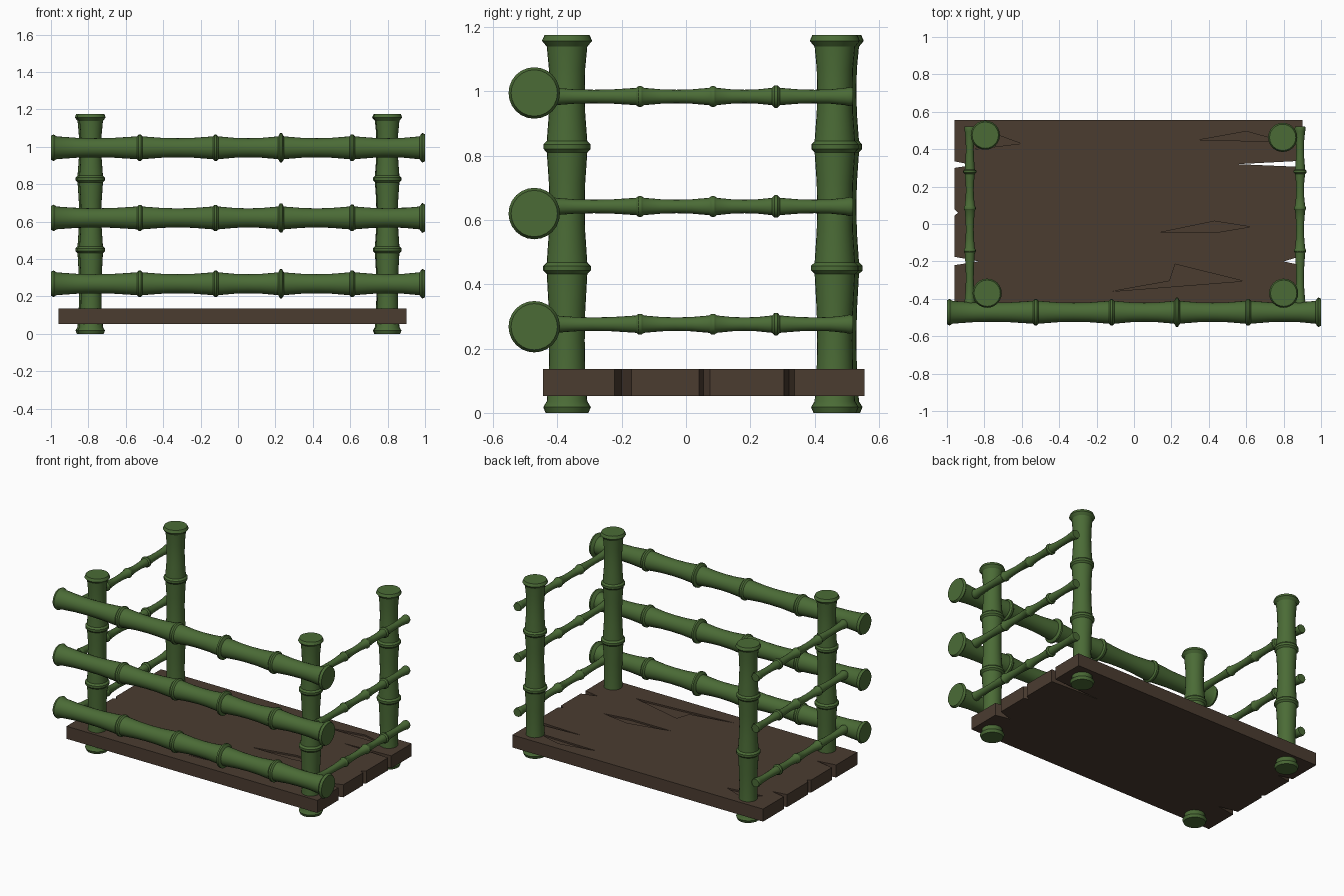
import bpy, bmesh, math
from mathutils import Vector

cube = bpy.data.objects.get("Cube")
if cube:
    bpy.data.objects.remove(cube)


def material(name, rgb):
    m = bpy.data.materials.new(name)
    m.use_nodes = True
    m.diffuse_color = (*rgb, 1)
    m.node_tree.nodes["Principled BSDF"].inputs["Base Color"].default_value = (*rgb, 1)
    return m


GREEN = material("bamboo green", (0.070, 0.148, 0.037))
BROWN = material("dark wood", (0.070, 0.045, 0.030))


def add_object(name, bm, mat):
    bmesh.ops.recalc_face_normals(bm, faces=bm.faces[:])
    mesh = bpy.data.meshes.new(name)
    bm.to_mesh(mesh)
    bm.free()
    mesh.materials.append(mat)
    obj = bpy.data.objects.new(name, mesh)
    bpy.context.collection.objects.link(obj)
    return obj


def bamboo_profile(joints, ring_radii, base, waist, w):
    """(distance, radius) pairs: raised joints with waisted lengths between."""
    prof = []
    last = len(joints) - 1
    for i, (t, r) in enumerate(zip(joints, ring_radii)):
        if i == 0:
            prof += [(t, r * 0.9), (t + w, r), (t + 2 * w, base)]
        elif i == last:
            prof += [(t - 2 * w, base), (t - w, r), (t, r * 0.9)]
        else:
            prof += [(t - w, base), (t - w * 0.4, r), (t + w * 0.4, r), (t + w, base)]
        if i < last:
            gap = joints[i + 1] - t
            for f in (0.3, 0.5, 0.7):
                dip = math.sin(math.pi * f)
                prof.append((t + gap * f, base + (waist - base) * dip))
    return prof


def bamboo(name, profile, location, rotation=(0, 0, 0), sides=24):
    bm = bmesh.new()
    loops = []
    for t, r in profile:
        loops.append([bm.verts.new((r * math.cos(a), r * math.sin(a), t))
                      for a in (2 * math.pi * k / sides for k in range(sides))])
    for low, high in zip(loops, loops[1:]):
        for k in range(sides):
            n = (k + 1) % sides
            bm.faces.new((low[k], low[n], high[n], high[k]))
    bm.faces.new(loops[0][::-1])
    bm.faces.new(loops[-1])
    obj = add_object(name, bm, GREEN)
    obj.data.polygons.foreach_set("use_smooth", [True] * len(obj.data.polygons))
    obj.data.set_sharp_from_angle(angle=math.radians(30))
    obj.location = location
    obj.rotation_euler = rotation
    return obj


def prism(name, outline, bottom, top, mat):
    bm = bmesh.new()
    face = bm.faces.new([bm.verts.new((x, y, bottom)) for x, y in outline])
    ext = bmesh.ops.extrude_face_region(bm, geom=[face])
    verts = [v for v in ext["geom"] if isinstance(v, bmesh.types.BMVert)]
    bmesh.ops.translate(bm, verts=verts, vec=Vector((0, 0, top - bottom)))
    return add_object(name, bm, mat)


# Corner posts
post = bamboo_profile([0, 0.45, 0.828, 1.175], [0.074, 0.074, 0.073, 0.078],
                      0.063, 0.055, 0.018)
for name, x, y in (("front_right_post", -0.785, -0.37), ("front_left_post", 0.80, -0.37),
                   ("back_right_post", -0.795, 0.475), ("back_left_post", 0.795, 0.463)):
    bamboo(name, post, (x, y, 0))

# Thick front rails
rail = bamboo_profile([-1, -0.525, -0.12, 0.23, 0.61, 1],
                      [0.071, 0.07, 0.07, 0.078, 0.071, 0.08], 0.061, 0.051, 0.015)
for name, z in (("lower", 0.268), ("middle", 0.62), ("upper", 0.995)):
    bamboo(name + "_front_rail", rail, (0, -0.472, z), (0, math.pi / 2, 0))

# Thin side rails
side_rail = bamboo_profile([-0.43, -0.143, 0.084, 0.28, 0.52],
                           [0.03, 0.032, 0.032, 0.035, 0.03], 0.027, 0.021, 0.012)
for side, x in (("right", -0.878), ("left", 0.888)):
    for name, z in (("lower", 0.276), ("middle", 0.642), ("upper", 0.984)):
        bamboo(f"{name}_{side}_rail", side_rail, (x, 0, z), (-math.pi / 2, 0, 0), 16)

# Floor board with split ends
floor_outline = [
    (-0.96, -0.445), (0.90, -0.445), (0.90, -0.222), (0.80, -0.20), (0.90, -0.17),
    (0.90, 0.04), (0.87, 0.055), (0.90, 0.075), (0.90, 0.305), (0.55, 0.32),
    (0.90, 0.338), (0.90, 0.555), (-0.96, 0.555), (-0.96, 0.335), (-0.86, 0.315),
    (-0.96, 0.30), (-0.96, 0.08), (-0.94, 0.06), (-0.96, 0.045), (-0.96, -0.175),
    (-0.83, -0.20), (-0.96, -0.22)]
floor = prism("floor_board", floor_outline, 0.053, 0.137, BROWN)

# Shallow gouges carved into the floor
gouges = [
    [(-0.605, 0.43), (-0.74, 0.48), (-0.85, 0.40)],
    [(0.35, 0.45), (0.80, 0.44), (0.60, 0.495)],
    [(0.14, -0.045), (0.44, -0.045), (0.62, -0.015), (0.43, 0.015)],
    [(-0.115, -0.36), (0.585, -0.305), (0.22, -0.215), (0.19, -0.305)]]
for i, outline in enumerate(gouges):
    cutter = prism(f"gouge_cutter_{i + 1}", outline, 0.127, 0.2, BROWN)
    cutter.hide_render = True
    cutter.hide_viewport = True
    cut = floor.modifiers.new(f"gouge_{i + 1}", "BOOLEAN")
    cut.operation = "DIFFERENCE"
    cut.solver = "EXACT"
    cut.object = cutter
